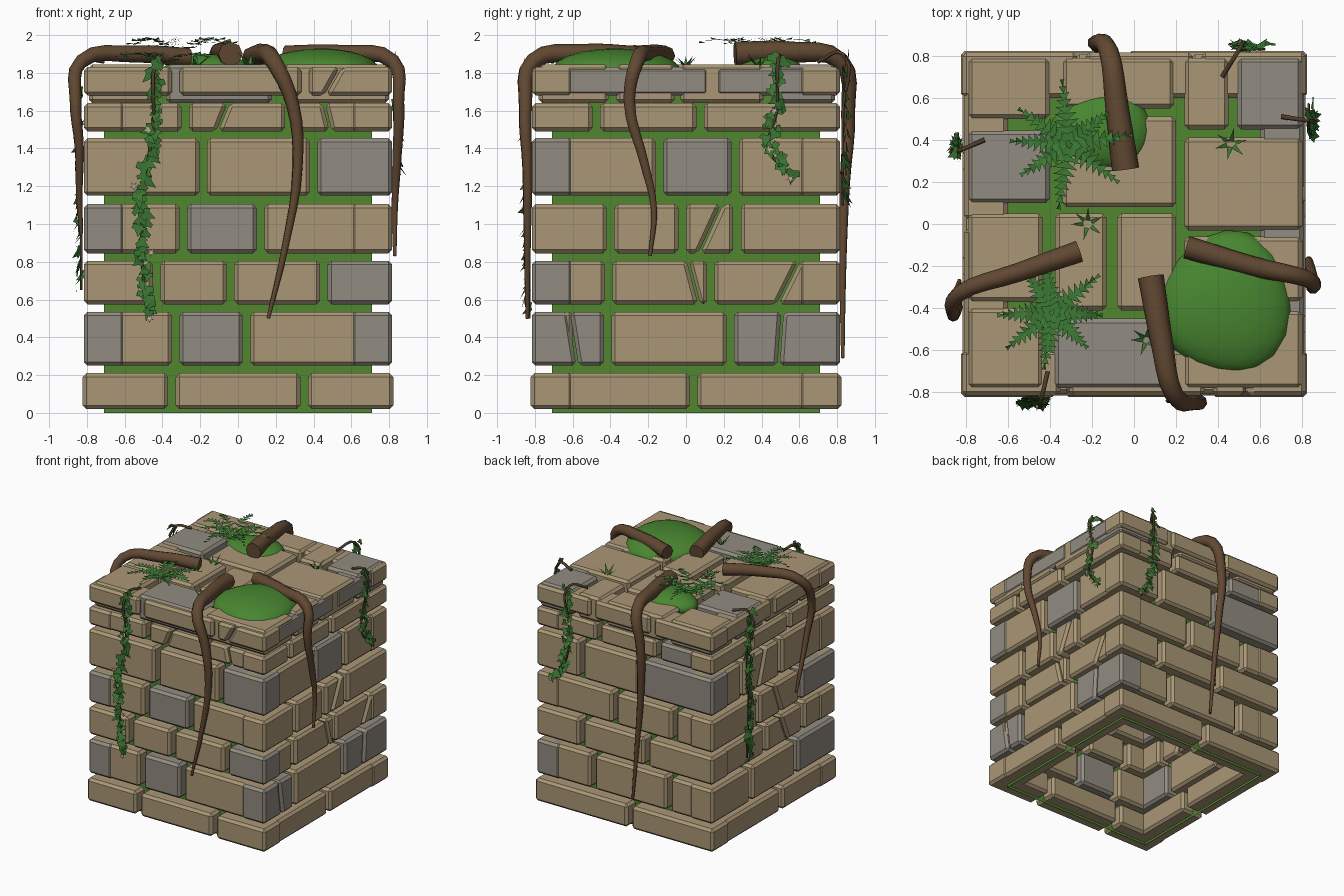
import bpy, bmesh, math, random
from mathutils import Vector

random.seed(4)
if "Cube" in bpy.data.objects:
    bpy.data.objects.remove(bpy.data.objects["Cube"])


def material(name, color):
    m = bpy.data.materials.new(name)
    m.use_nodes = True
    m.diffuse_color = (*color, 1)
    m.node_tree.nodes["Principled BSDF"].inputs["Base Color"].default_value = (*color, 1)
    return m


TAN = material("sandstone", (.40, .31, .18))
GREY = material("grey_stone", (.29, .265, .22))
MORTAR = material("mossy_mortar", (.08, .24, .03))
MOSS = material("moss", (.065, .24, .03))
LEAF = material("ivy_leaf", (.04, .17, .03))
FERN = material("fern_green", (.045, .2, .035))
BARK = material("root_bark", (.12, .065, .032))
STEM = material("ivy_stem", (.08, .045, .025))
PETAL = material("pale_petal", (.55, .4, .33))


def add_object(name, bm, mats, smooth=False):
    mesh = bpy.data.meshes.new(name)
    bm.to_mesh(mesh)
    bm.free()
    for m in mats:
        mesh.materials.append(m)
    for p in mesh.polygons:
        p.use_smooth = smooth
    obj = bpy.data.objects.new(name, mesh)
    bpy.context.collection.objects.link(obj)
    return obj


def stone(bm, outline, place, inner, outer, mat):
    """Chamfered prism over a 2D outline; place maps (u, w, depth) to space."""
    part = bmesh.new()
    rings = [[part.verts.new(place(u, w, d)) for u, w in outline] for d in (inner, outer)]
    part.faces.new(rings[0])
    part.faces.new(rings[1])
    n = len(outline)
    for i in range(n):
        j = (i + 1) % n
        part.faces.new((rings[0][i], rings[0][j], rings[1][j], rings[1][i]))
    bmesh.ops.recalc_face_normals(part, faces=part.faces)
    bmesh.ops.bevel(part, geom=part.edges[:], offset=.02, segments=1,
                    affect='EDGES', clamp_overlap=True)
    bmesh.ops.recalc_face_normals(part, faces=part.faces)
    for f in part.faces:
        f.material_index = mat
    temp = bpy.data.meshes.new("temp")
    part.to_mesh(temp)
    part.free()
    bm.from_mesh(temp)
    bpy.data.meshes.remove(temp)


# Brick walls: per row the joints, the grey bricks and the cracks (brick, low, high)
HEIGHTS = [(.02, .21), (.25, .535), (.575, .805), (.845, 1.105),
           (1.15, 1.455), (1.49, 1.64), (1.68, 1.83)]
WALLS = {
    "front_wall": (lambda u, w, d: (u, -d, w), 1, [
        ([-.35, .35], [], []), ([-.33, .045], [1], []), ([-.43, -.04, .455], [3], []),
        ([-.29, .12], [1], []), ([-.185, .4], [2], []),
        ([-.28, .27], [], [(1, -.11, -.05), (2, .49, .455)]),
        ([-.33, .355], [], [(2, .46, .545)])]),
    "right_wall": (lambda u, w, d: (d, u, w), 0, [
        ([.04], [], []), ([-.415, .235], [0, 2], [(0, -.575, -.62), (2, .49, .51)]),
        ([-.41, .13], [], [(1, .07, .01), (2, .485, .6)]),
        ([-.4, -.02, .27], [], [(2, .07, .19)]), ([-.14, .26], [1], []),
        ([-.475, .075], [], []), ([.14], [0, 1], [])]),
    "back_wall": (lambda u, w, d: (u, d, w), 1, [
        ([-.05], [], []), ([-.4, .3], [], []), ([-.2, .4], [], []),
        ([-.45, .1], [], []), ([-.15, .4], [0], []), ([-.3, .25], [0], []),
        ([-.25, .3], [], [])]),
    "left_wall": (lambda u, w, d: (-d, u, w), 0, [
        ([-.1], [], []), ([-.3, .3], [0], []), ([-.4, .1], [], [(1, -.2, -.1)]),
        ([-.35, .2], [0], [(1, -.1, 0)]), ([-.1, .4], [], [(1, .2, .1)]),
        ([-.2, .3], [], []), ([0], [], [])]),
}
for name, (place, parity, rows) in WALLS.items():
    bm = bmesh.new()
    for r, (joints, greys, cracks) in enumerate(rows):
        z0, z1 = HEIGHTS[r]
        # alternate courses interlock at the corners
        reach = .816 if r % 2 != parity else .807
        if r == 0:
            reach += .007
        ends = [-reach - .02, *joints, reach + .02]
        for i, (a, b) in enumerate(zip(ends, ends[1:])):
            a, b = a + .02, b - .02
            split = [(a, a)] + [(lo, hi) for k, lo, hi in cracks if k == i] + [(b, b)]
            for (l0, l1), (r0, r1) in zip(split, split[1:]):
                g0 = .006 if l0 != a else 0
                g1 = .006 if r0 != b else 0
                outline = [(l0 + g0, z0), (r0 - g1, z0), (r1 - g1, z1), (l1 + g0, z1)]
                stone(bm, outline, place, .6, reach, int(i in greys))
    add_object(name, bm, [TAN, GREY])

# Paving slabs on top: x0, x1, y0, y1, grey
SLABS = [(-.79, -.4, .5, .79, 0), (-.79, -.4, .1, .445, 1), (-.79, -.435, -.37, .05, 0),
         (-.79, -.435, -.78, -.4, 0), (-.34, .19, .55, .79, 0), (-.34, .2, .08, .51, 0),
         (-.375, -.13, -.41, .05, 0), (-.38, .18, -.78, -.45, 1), (-.08, .2, -.41, .05, 0),
         (.24, .45, .45, .79, 0), (.49, .8, .45, .79, 1), (.24, .8, -.03, .41, 0),
         (.24, .8, -.37, -.06, 0), (.24, .8, -.78, -.41, 0)]
bm = bmesh.new()
for x0, x1, y0, y1, grey in SLABS:
    stone(bm, [(x0, y0), (x1, y0), (x1, y1), (x0, y1)], lambda u, w, d: (u, w, d),
          1.64, 1.845, grey)
add_object("top_slabs", bm, [TAN, GREY])

# Hollow mortar shell, open underneath
bm = bmesh.new()
bmesh.ops.create_cube(bm, size=1)
for v in bm.verts:
    v.co = (v.co.x * 1.42, v.co.y * 1.42, (v.co.z + .5) * 1.75)
bmesh.ops.delete(bm, geom=[f for f in bm.faces if f.normal.z < -.5], context='FACES')
add_object("mortar_core", bm, [MORTAR])

# Moss mounds
for name, x, y, rx, ry, h in (("large_moss", .44, -.38, .32, .34, .12),
                              ("small_moss", -.15, .44, .24, .18, .09)):
    bm = bmesh.new()
    bmesh.ops.create_icosphere(bm, subdivisions=3, radius=1)
    for v in bm.verts:
        wob = 1 + .05 * math.sin(3 * math.atan2(v.co.y, v.co.x) + x * 9)
        v.co = (x + v.co.x * rx * wob, y + v.co.y * ry * wob, 1.81 + v.co.z * h)
    add_object(name, bm, [MOSS], True)


def tube(name, path, r0, r1, mat):
    """Tapered eight-sided tube along a smooth path."""
    cu = bpy.data.curves.new(name, 'CURVE')
    cu.dimensions = '3D'
    cu.bevel_depth, cu.bevel_resolution = 1, 2
    cu.resolution_u, cu.use_fill_caps = 4, True
    sp = cu.splines.new('BEZIER')
    sp.bezier_points.add(len(path) - 1)
    for i, (bp, p) in enumerate(zip(sp.bezier_points, path)):
        bp.co, bp.radius = p, r0 + (r1 - r0) * i / (len(path) - 1)
        bp.handle_left_type = bp.handle_right_type = 'AUTO'
    cu.materials.append(mat)
    helper = bpy.data.objects.new(name + "_path", cu)
    bpy.context.collection.objects.link(helper)
    mesh = bpy.data.meshes.new_from_object(
        helper.evaluated_get(bpy.context.evaluated_depsgraph_get()))
    bpy.data.objects.remove(helper)
    for p in mesh.polygons:
        p.use_smooth = len(p.vertices) == 4
    bpy.context.collection.objects.link(bpy.data.objects.new(name, mesh))


# Roots draped over each edge
tube("front_root", [(.08, -.25, 1.88), (.13, -.55, 1.9), (.19, -.81, 1.86), (.29, -.85, 1.63),
                    (.315, -.84, 1.3), (.25, -.84, .88), (.16, -.84, .5)], .062, .01, BARK)
tube("right_root", [(.25, -.11, 1.89), (.56, -.2, 1.9), (.82, -.26, 1.86), (.85, -.3, 1.65),
                    (.84, -.22, 1.32), (.83, -.17, 1.08), (.83, -.19, .83)], .055, .01, BARK)
tube("left_root", [(-.26, -.13, 1.88), (-.55, -.23, 1.9), (-.83, -.33, 1.86), (-.86, -.43, 1.65),
                   (-.84, -.4, 1.4), (-.84, -.32, 1.15), (-.83, -.27, .95)], .052, .01, BARK)
tube("back_root", [(-.04, .26, 1.9), (-.08, .55, 1.91), (-.12, .82, 1.86), (-.18, .86, 1.6),
                   (-.17, .84, 1.2), (-.13, .83, .75), (-.09, .83, .29)], .065, .01, BARK)


def ivy(name, path, out):
    """Hanging stem with lobed leaves and a few small star flowers."""
    tube(name + "_stem", path, .011, .006, STEM)
    bm = bmesh.new()
    out = Vector(out)
    side = out.cross(Vector((0, 0, 1)))
    pts = [Vector(p) for p in path]

    def blade(center, shape, size, angle, tilt, mat):
        tip = (side * math.sin(angle) - Vector((0, 0, 1)) * math.cos(angle) + out * tilt).normalized()
        across = tip.cross(out).normalized()
        f = bm.faces.new([bm.verts.new(center + (across * u + tip * w) * size) for u, w in shape])
        f.material_index = mat

    lobes = [(0, -.3), (.35, -.4), (.5, 0), (.25, .1), (0, .7), (-.25, .1), (-.5, 0), (-.35, -.4)]
    star = [(math.sin(k * math.pi / 5) * (1, .4)[k % 2],
             math.cos(k * math.pi / 5) * (1, .4)[k % 2]) for k in range(10)]
    for a, b in zip(pts[1:], pts[2:]):
        count = max(2, int((b - a).length / .024))
        for k in range(count):
            c = a.lerp(b, k / count) + side * random.uniform(-.03, .03)
            c += out * random.uniform(0, .03)
            blade(c, lobes, random.uniform(.05, .085), random.uniform(-1.3, 1.3),
                  random.uniform(-.2, .9), 0)
        blade(b + side * random.uniform(-.06, .06) + out * .03, star, .025, 0, 0, 1)
    add_object(name + "_leaves", bm, [LEAF, PETAL])


ivy("front_ivy", [(-.41, -.7, 1.86), (-.44, -.83, 1.86), (-.45, -.83, 1.5), (-.5, -.83, 1.2),
                  (-.51, -.83, .85), (-.48, -.83, .5)], (0, -1, 0))
ivy("right_ivy", [(.7, .51, 1.86), (.83, .49, 1.88), (.83, .48, 1.6), (.83, .44, 1.4),
                  (.83, .57, 1.24)], (1, 0, 0))
ivy("left_ivy", [(-.71, .4, 1.86), (-.83, .35, 1.86), (-.83, .38, 1.5), (-.83, .36, 1.1),
                 (-.83, .38, .65)], (-1, 0, 0))
ivy("back_ivy", [(.42, .7, 1.86), (.5, .83, 1.9), (.5, .83, 1.6), (.52, .83, 1.3),
                 (.62, .83, 1.1)], (0, 1, 0))


def fern(name, x, y, z, rise, fronds, length):
    """Arching fronds carrying paired triangular leaflets."""
    bm = bmesh.new()
    for i in range(fronds):
        ang = i * 2 * math.pi / fronds + random.uniform(-.25, .25)
        run = Vector((math.cos(ang), math.sin(ang), 0))
        across = Vector((-run.y, run.x, 0))
        reach = length * random.uniform(.8, 1.1)
        steps = 9
        for k in range(1, steps + 1):
            t = k / steps
            p = Vector((x, y, z)) + run * reach * t + Vector((0, 0, rise * math.sin(t * 2.3)))
            w = .075 * (1.15 - t)
            for s in (-1, 1):
                tri = (p - run * .018, p + run * .018,
                       p + across * s * w + run * .02 + Vector((0, 0, random.uniform(-.01, .015))))
                bm.faces.new([bm.verts.new(q) for q in tri])
    add_object(name, bm, [FERN])


fern("tall_fern", -.31, .38, 1.89, .09, 8, .27)
fern("low_fern", -.39, -.42, 1.85, .05, 8, .26)

# Grass tufts in the joints
bm = bmesh.new()
for x, y in ((.46, .38), (-.22, .0), (.06, -.55)):
    for k in range(6):
        ang = k * math.pi / 3 + random.random() * .5
        run = Vector((math.cos(ang), math.sin(ang), 0))
        base, across = Vector((x, y, 1.83)), Vector((-run.y, run.x, 0)) * .014
        tip = base + run * .08 + Vector((0, 0, random.uniform(.05, .09)))
        bm.faces.new([bm.verts.new(q) for q in (base - across, base + across, tip)])
add_object("grass_tufts", bm, [FERN])
